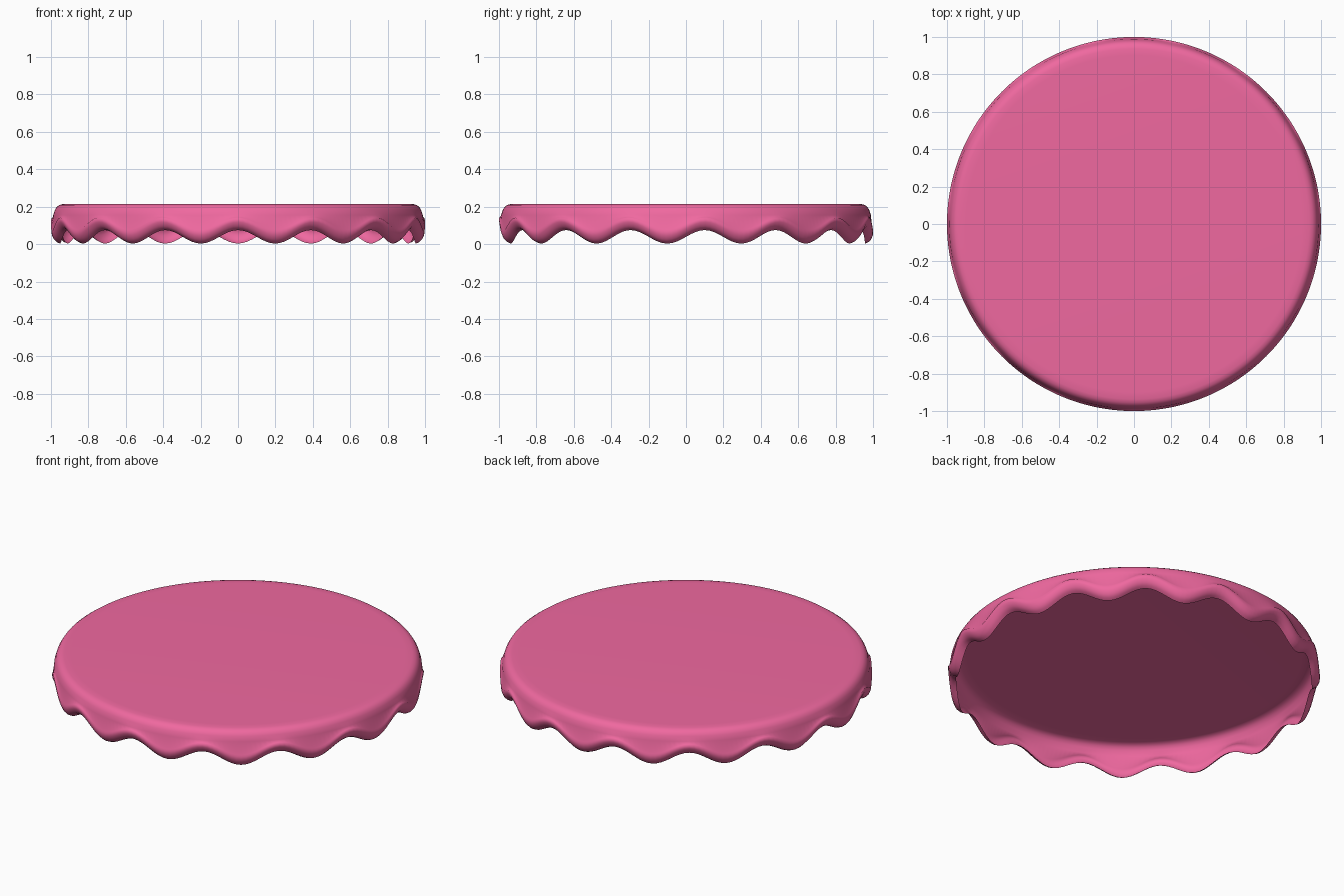
import bpy, bmesh, math

if "Cube" in bpy.data.objects:
    bpy.data.objects.remove(bpy.data.objects["Cube"])

SEG = 240      # points around the rim
WAVES = 15     # scallops along the hem
TOP = 0.215


def section(a):
    """Radius/height profile from the top edge down to the wavy hem."""
    hem = 0.039 + 0.036 * math.sin(WAVES * a)
    return [(0.90, TOP), (0.937, TOP - 0.001), (0.955, TOP - 0.006),
            (0.969, TOP - 0.016), (0.979, TOP - 0.032), (0.988, TOP - 0.06),
            (0.995, 0.075 + hem * 0.9), (1.0, hem + 0.066),
            (0.998, hem + 0.043), (0.989, hem + 0.022),
            (0.975, hem + 0.008), (0.957, hem)]


# Icing cap: flat disc with rounded shoulder and scalloped, curled-in hem
bm = bmesh.new()
cols = []
for i in range(SEG):
    a = 2 * math.pi * i / SEG
    cols.append([bm.verts.new((r * math.cos(a), r * math.sin(a), z))
                 for r, z in section(a)])
bm.faces.new([c[0] for c in cols])
for i in range(SEG):
    c, d = cols[i], cols[(i + 1) % SEG]
    for j in range(len(c) - 1):
        bm.faces.new((c[j], c[j + 1], d[j + 1], d[j]))
bmesh.ops.recalc_face_normals(bm, faces=bm.faces)
for f in bm.faces:
    f.smooth = True

mesh = bpy.data.meshes.new("icing_cap")
bm.to_mesh(mesh)
bm.free()
cap = bpy.data.objects.new("icing_cap", mesh)
bpy.context.collection.objects.link(cap)

# Pink icing colour
pink = bpy.data.materials.new("pink_icing")
pink.diffuse_color = (0.87, 0.14, 0.35, 1)
pink.use_nodes = True
pink.node_tree.nodes["Principled BSDF"].inputs["Base Color"].default_value = pink.diffuse_color
mesh.materials.append(pink)
